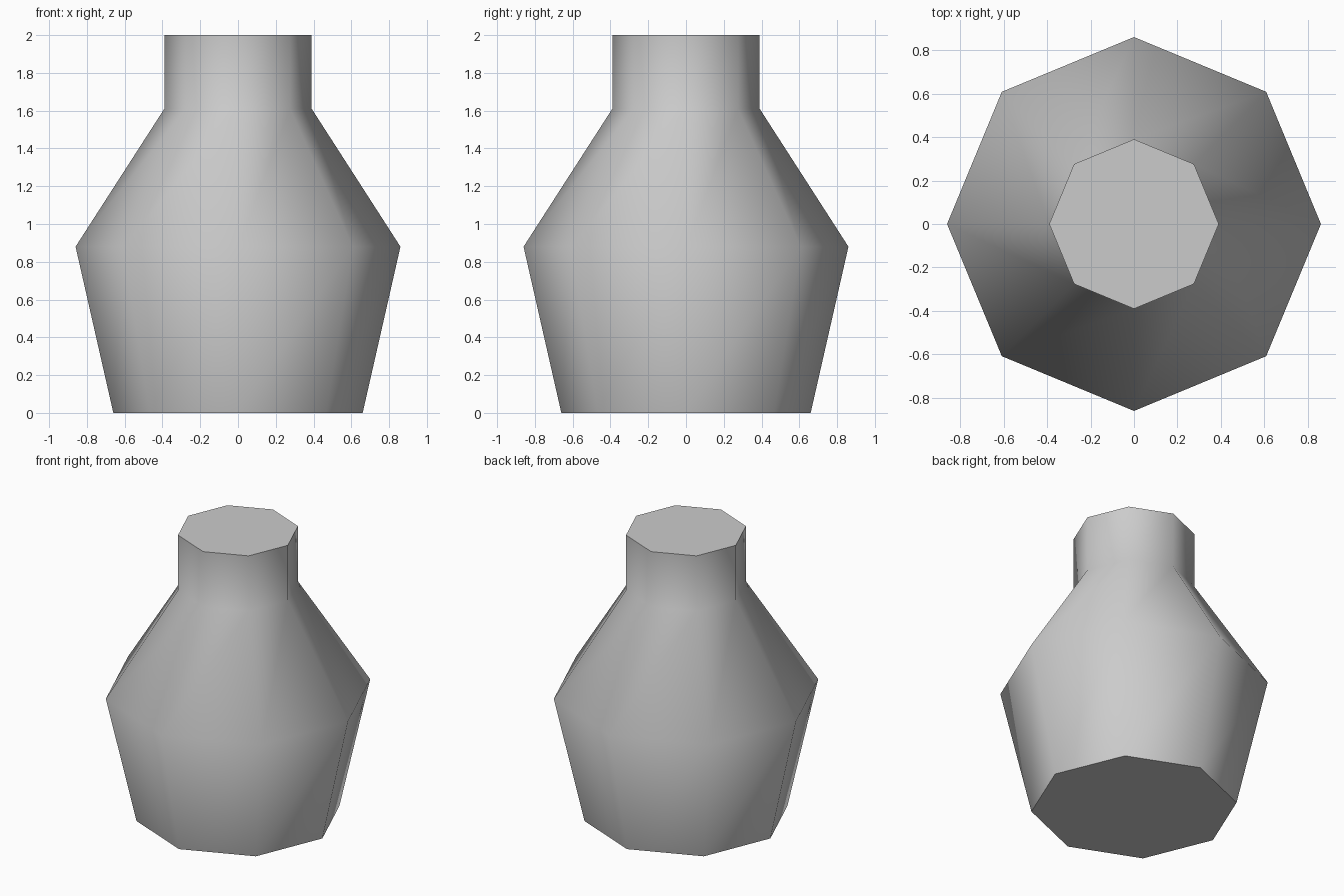
import bpy, bmesh
from math import cos, sin, pi, radians

cube = bpy.data.objects.get("Cube")
if cube:
    bpy.data.objects.remove(cube, do_unlink=True)

# Plain grey clay
clay = bpy.data.materials.new("light grey clay")
clay.use_nodes = True
colour = (0.6, 0.6, 0.6, 1)
clay.diffuse_color = colour
clay.node_tree.nodes["Principled BSDF"].inputs["Base Color"].default_value = colour

# Vase profile: (radius, height) from the base to the neck rim
PROFILE = [(0.66, 0), (0.86, 0.88), (0.39, 1.61), (0.39, 2)]
SIDES = 8

bm = bmesh.new()
rings = [[bm.verts.new((r * cos(2 * pi * i / SIDES), r * sin(2 * pi * i / SIDES), z))
          for i in range(SIDES)] for r, z in PROFILE]

# Side walls
for low, high in zip(rings, rings[1:]):
    for i in range(SIDES):
        j = (i + 1) % SIDES
        bm.faces.new((low[i], low[j], high[j], high[i]))

# Closed base and rim
bm.faces.new(rings[0][::-1])
bm.faces.new(rings[-1])

mesh = bpy.data.meshes.new("vase")
bm.to_mesh(mesh)
bm.free()
mesh.materials.append(clay)
vase = bpy.data.objects.new("vase", mesh)
bpy.context.collection.objects.link(vase)

# Smooth walls, sharp edges around base and rim
bpy.context.view_layer.objects.active = vase
vase.select_set(True)
bpy.ops.object.shade_smooth_by_angle(angle=radians(60))
